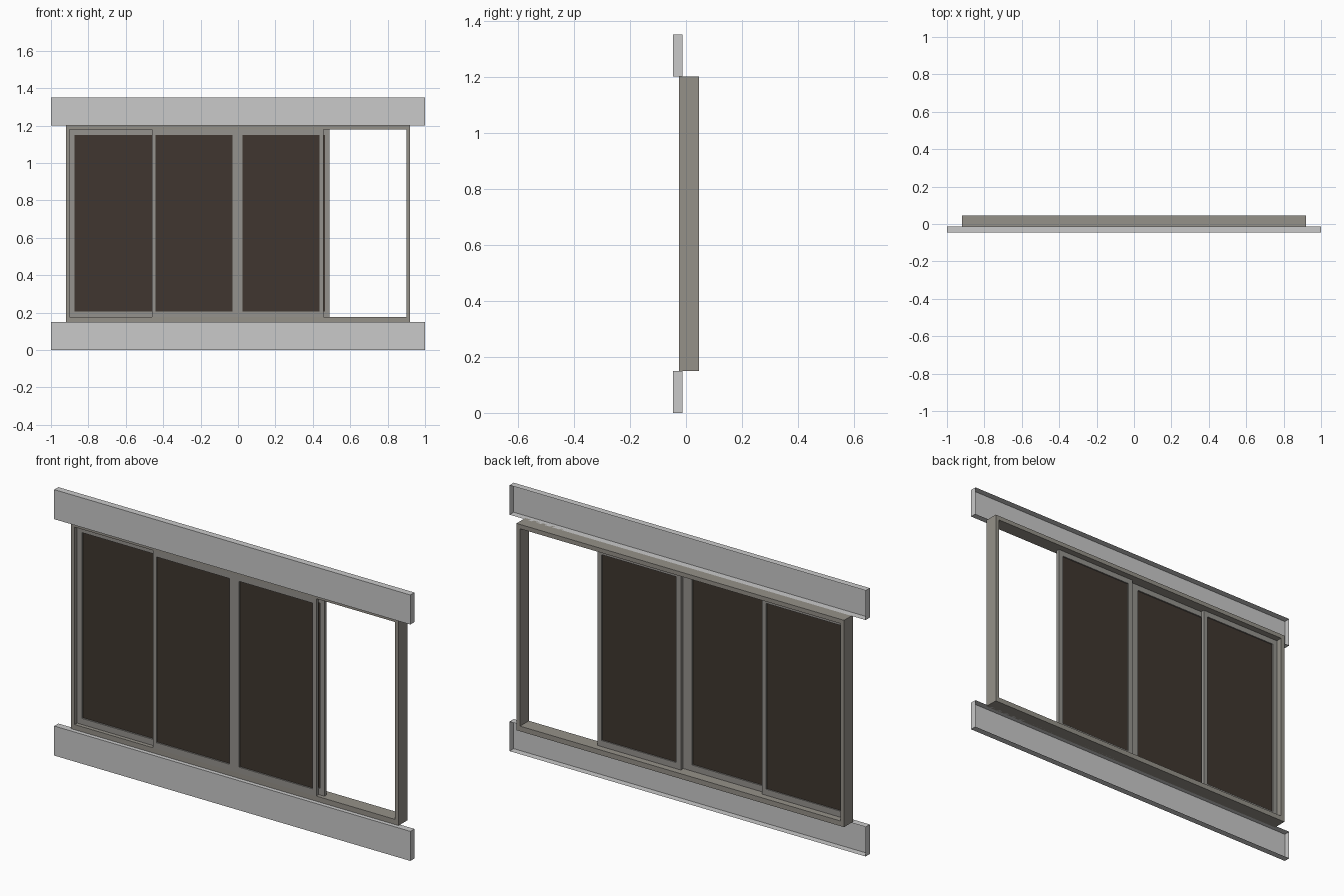
import bpy, bmesh

if "Cube" in bpy.data.objects:
    bpy.data.objects.remove(bpy.data.objects["Cube"])


def material(name, rgb):
    m = bpy.data.materials.new(name)
    m.diffuse_color = (*rgb, 1.0)
    m.use_nodes = True
    m.node_tree.nodes["Principled BSDF"].inputs["Base Color"].default_value = m.diffuse_color
    return m


BOARD = material("pale grey", (0.59, 0.59, 0.59))
FRAME = material("warm grey", (0.30, 0.283, 0.25))
SASH = material("sash grey", (0.30, 0.29, 0.27))
GLASS = material("dark brown glass", (0.05, 0.037, 0.029))


def finish(bm, name, mat):
    mesh = bpy.data.meshes.new(name)
    bm.to_mesh(mesh)
    bm.free()
    mesh.materials.append(mat)
    ob = bpy.data.objects.new(name, mesh)
    bpy.context.collection.objects.link(ob)
    return ob


def add_box(bm, x0, x1, y0, y1, z0, z1):
    geo = bmesh.ops.create_cube(bm, size=1)
    for v in geo["verts"]:
        v.co = (x0 if v.co.x < 0 else x1,
                y0 if v.co.y < 0 else y1,
                z0 if v.co.z < 0 else z1)


def box(name, mat, *ext, open_back=False):
    bm = bmesh.new()
    add_box(bm, *ext)
    if open_back:
        bm.normal_update()
        back = [f for f in bm.faces if f.calc_center_median().y > ext[3] - 1e-5]
        bmesh.ops.delete(bm, geom=back, context="FACES")
    return finish(bm, name, mat)


def ring(name, mat, outer, inner, y0, y1):
    """Rectangular frame; outer and inner are (x0, x1, z0, z1)."""
    bm = bmesh.new()
    loops = []
    for y in (y0, y1):
        for x0, x1, z0, z1 in (outer, inner):
            loops.append([bm.verts.new((x, y, z)) for x, z in
                          ((x0, z0), (x1, z0), (x1, z1), (x0, z1))])
    fo, fi, bo, bi = loops
    for a, b in ((fo, fi), (fi, bi), (bi, bo), (bo, fo)):
        for i in range(4):
            j = (i + 1) % 4
            bm.faces.new((a[i], a[j], b[j], b[i]))
    bmesh.ops.recalc_face_normals(bm, faces=bm.faces)
    return finish(bm, name, mat)


# Cladding boards, hollow and open at the back
for name, z in (("lower_board", 0.0), ("upper_board", 1.2)):
    box(name, BOARD, -1, 1, -0.046, -0.013, z, z + 0.15, open_back=True)

# Outer window frame
ring("outer_frame", FRAME, (-0.92, 0.92, 0.15, 1.20), (-0.90, 0.90, 0.176, 1.178),
     -0.025, 0.046)

# Fixed centre panes, flush with the frame front
ZG0, ZG1 = 0.207, 1.15
for name, x0, x1, g0, g1 in (("fixed_left", -0.459, -0.003, -0.441, -0.03),
                             ("fixed_right", -0.003, 0.457, 0.024, 0.437)):
    ring(name + "_sash", SASH, (x0, x1, 0.176, 1.178), (g0, g1, ZG0, ZG1), -0.025, -0.007)
    box(name + "_glass", GLASS, g0, g1, -0.018, -0.014, ZG0, ZG1)

# Sliding panes behind: left one closed, right one slid open
for name, x0, x1 in (("sliding_left", -0.90, -0.435), ("sliding_right", 0.02, 0.489)):
    ring(name + "_sash", SASH, (x0, x1, 0.176, 1.178),
         (x0 + 0.026, x1 - 0.024, ZG0, ZG1), -0.005, 0.013)
    box(name + "_glass", GLASS, x0 + 0.026, x1 - 0.024, 0.003, 0.007, ZG0, ZG1)
